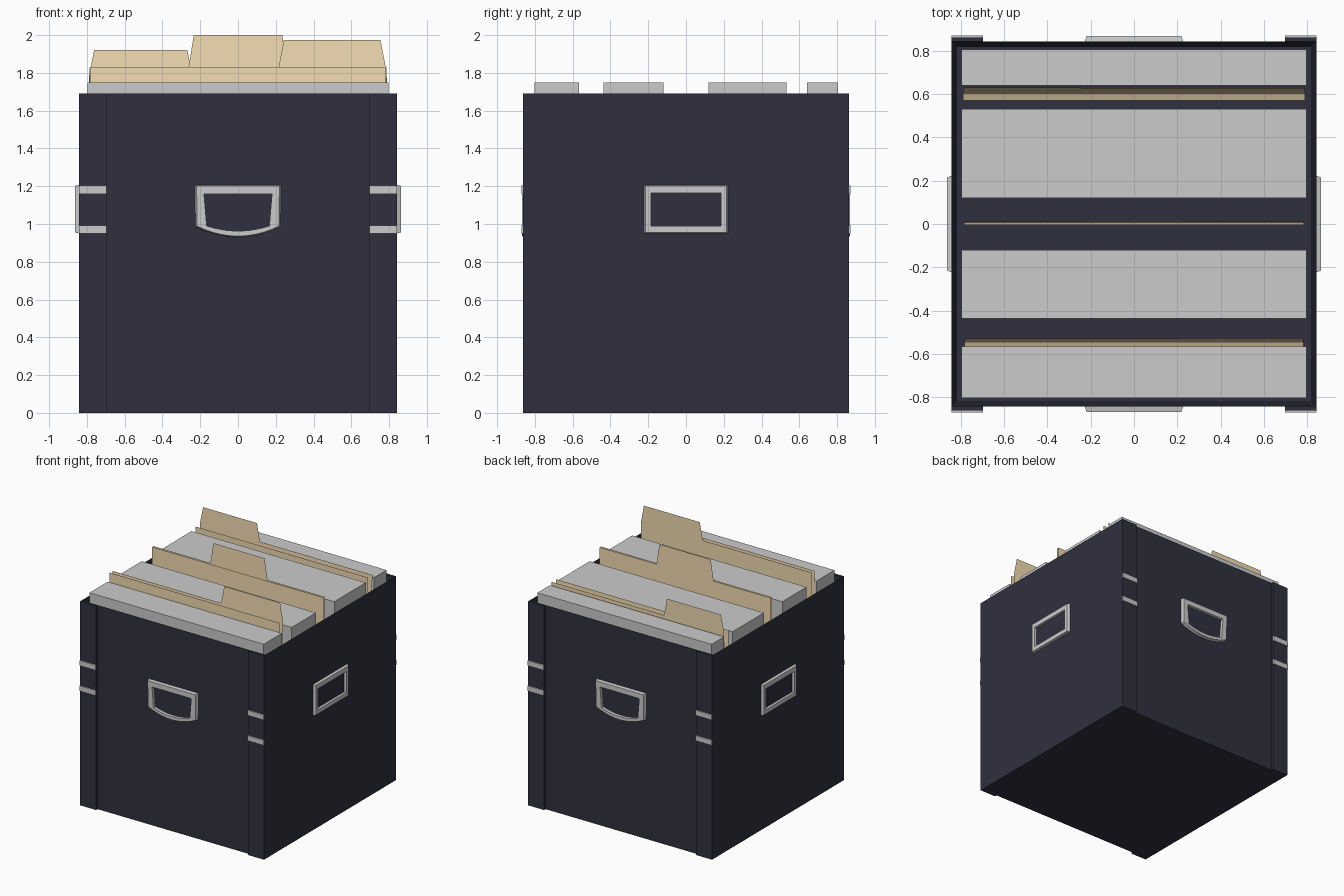
import bpy, bmesh, math
from mathutils import Matrix

if "Cube" in bpy.data.objects:
    bpy.data.objects.remove(bpy.data.objects["Cube"])


def material(name, rgb):
    m = bpy.data.materials.new(name)
    m.diffuse_color = (*rgb, 1)
    m.use_nodes = True
    m.node_tree.nodes["Principled BSDF"].inputs["Base Color"].default_value = m.diffuse_color
    return m


NAVY = material("navy_board", (0.03, 0.03, 0.05))
MANILA = material("manila_card", (0.90, 0.72, 0.45))


def finish(name, bm, mat=None):
    mesh = bpy.data.meshes.new(name)
    bm.to_mesh(mesh)
    bm.free()
    if mat:
        mesh.materials.append(mat)
    ob = bpy.data.objects.new(name, mesh)
    bpy.context.collection.objects.link(ob)
    return ob


def block(name, x, y, z, mat=None):
    bm = bmesh.new()
    size = [b - a for a, b in (x, y, z)]
    mid = [(a + b) / 2 for a, b in (x, y, z)]
    bmesh.ops.create_cube(bm, size=1, matrix=Matrix.Translation(mid) @ Matrix.Diagonal((*size, 1)))
    return finish(name, bm, mat)


def frame(name, outer, inner, base, depth, angle):
    """Raised frame drawn in x/z on the front, turned about z to its side."""
    bm = bmesh.new()
    inset = [(x * 0.96, 1.08 + (z - 1.08) * 0.96) for x, z in outer]
    loops = [(outer, base), (inset, base + depth), (inner, base + depth), (inner, base)]
    rings = [[bm.verts.new((x, -d, z)) for x, z in pts] for pts, d in loops]
    n = len(outer)
    for a, b in zip(rings, rings[1:] + rings[:1]):
        for i in range(n):
            j = (i + 1) % n
            bm.faces.new((a[i], a[j], b[j], b[i]))
    bmesh.ops.recalc_face_normals(bm, faces=bm.faces)
    bmesh.ops.rotate(bm, verts=bm.verts, matrix=Matrix.Rotation(angle, 3, 'Z'))
    return finish(name, bm)


def d_outline(top_x, low_x, top, low, sag, steps=10):
    pts = [(-top_x, top)]
    for i in range(steps + 1):
        t = 2 * i / steps - 1
        pts.append((low_x * t, low - sag * (1 - t * t)))
    return pts + [(top_x, top)]


def rect(x, low, top):
    return [(-x, top), (-x, low), (x, low), (x, top)]


def folder(name, half, y, spread, base, tab, top):
    """V-folded card: plain front leaf and a back leaf with a tab."""
    bm = bmesh.new()
    floor = 0.06

    def vert(x, z, side):
        lean = spread / 2 * (z - floor) / (base - floor)
        return bm.verts.new((x, y + side * lean, z))

    left, right = vert(-half, floor, 0), vert(half, floor, 0)
    bm.faces.new((left, right, vert(half, base, -1), vert(-half, base, -1)))
    a, b = tab
    back = [(half, base), (b, base), (b - 0.028, top), (a + 0.028, top), (a, base), (-half, base)]
    pts = [p for i, p in enumerate(back) if i == 0 or p != back[i - 1]]
    bm.faces.new([left, right] + [vert(x, z, 1) for x, z in pts])
    return finish(name, bm, MANILA)


# Open box: top face inset and pushed down to hollow it
box = block("box_body", (-0.842, 0.842), (-0.843, 0.843), (0, 1.69), NAVY)
bm = bmesh.new()
bm.from_mesh(box.data)
rim = max(bm.faces, key=lambda f: f.calc_center_median().z)
bmesh.ops.inset_region(bm, faces=[rim], thickness=0.035)
bmesh.ops.translate(bm, verts=rim.verts, vec=(0, 0, -1.65))
bm.to_mesh(box.data)
bm.free()

# Corner strips and their metal clips, on front and back
for sy, face in ((-1, "front"), (1, "back")):
    for sx, side in ((-1, "left"), (1, "right")):
        xs = sorted((sx * 0.697, sx * 0.842))
        block(f"corner_strip_{face}_{side}", xs, sorted((sy * 0.843, sy * 0.862)), (0, 1.69), NAVY)
        for z, level in ((0.95, "lower"), (1.16, "upper")):
            block(f"corner_clip_{face}_{side}_{level}", xs,
                  sorted((sy * 0.86, sy * 0.871)), (z, z + 0.043))

# Curved pulls on front and back, label frames on the sides
for angle, face in ((0, "front"), (math.pi, "back")):
    frame(f"pull_{face}", d_outline(0.228, 0.226, 1.207, 0.985, 0.055),
          d_outline(0.18, 0.166, 1.16, 0.99, 0.027), 0.842, 0.027, angle)
for angle, face in ((math.pi / 2, "right"), (-math.pi / 2, "left")):
    frame(f"label_frame_{face}", rect(0.224, 0.95, 1.207), rect(0.185, 0.99, 1.163),
          0.841, 0.022, angle)

# Paper stacks
for i, ys in enumerate(((-0.803, -0.567), (-0.437, -0.12), (0.12, 0.532), (0.64, 0.805))):
    block(f"paper_stack_{i + 1}", (-0.798, 0.798), ys, (0.045, 1.75))

# Tabbed folders
folder("folder_front", 0.782, -0.547, 0.038, 1.83, (0.215, 0.782), 1.975)
folder("folder_middle", 0.785, 0.004, 0.016, 1.828, (-0.262, 0.262), 2.0)
folder("folder_rear", 0.79, 0.60, 0.058, 1.775, (-0.79, -0.24), 1.92)
